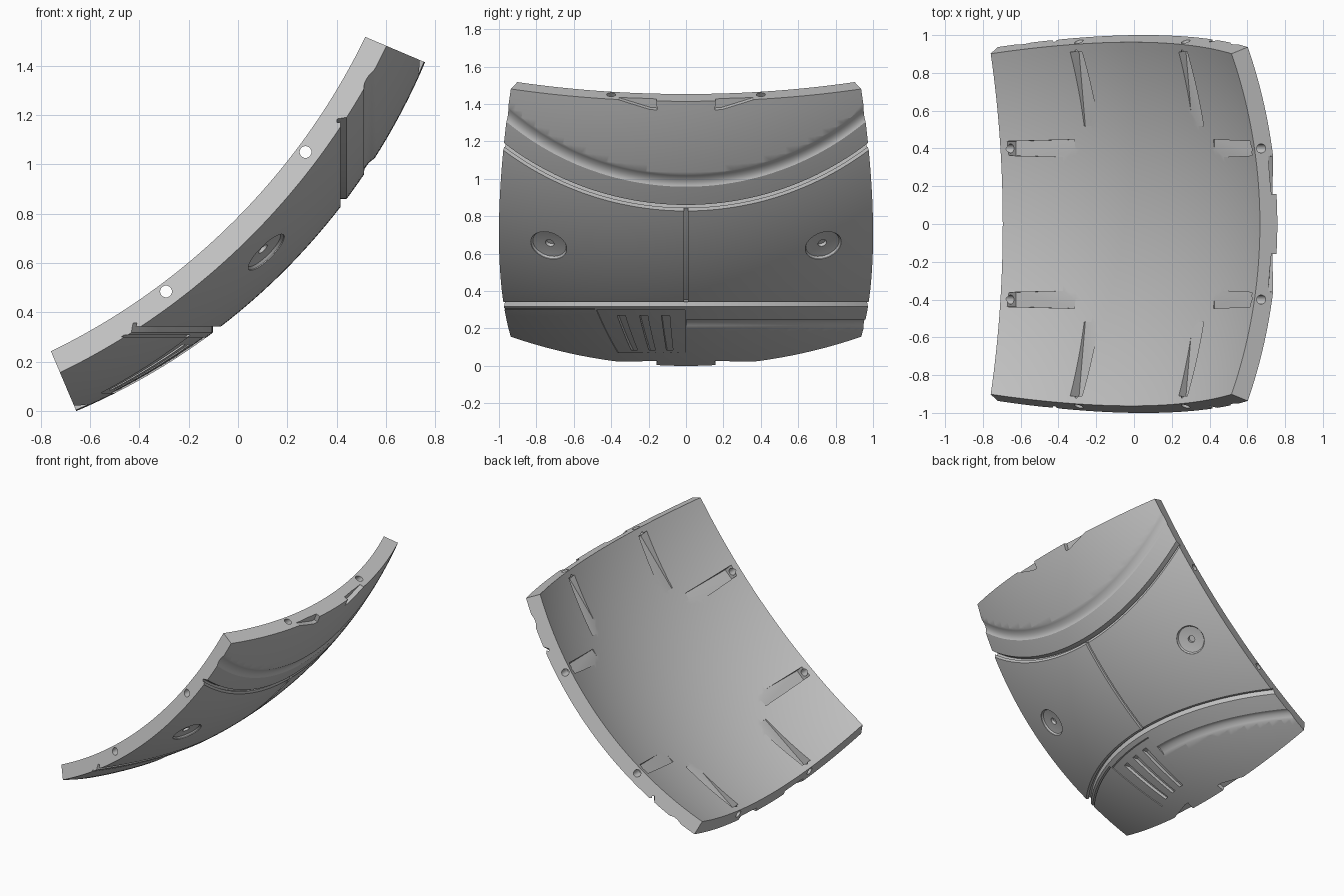
import bpy, bmesh
from math import sin, cos, tan, sqrt, pi, radians
from mathutils import Vector

cube = bpy.data.objects.get("Cube")
if cube:
    bpy.data.objects.remove(cube, do_unlink=True)

# Sphere frame: centre, outward axis, upward tangent, sideways tangent
CENTRE = Vector((-1.699, 0, 2.4576))
OUT = Vector((1, 0, -1)).normalized()
UP = Vector((1, 0, 1)).normalized()
SIDE = Vector((0, 1, 0))
R_OUT, R_IN, HALF = 2.67, 2.57, radians(22)
TOP_R = 2.73

grey = bpy.data.materials.new("panel_grey")
grey.use_nodes = True
grey.diffuse_color = (0.55, 0.55, 0.55, 1)
grey.node_tree.nodes["Principled BSDF"].inputs["Base Color"].default_value = grey.diffuse_color


def place(u, v, w):
    return CENTRE + UP * u + SIDE * v + OUT * w


def loft(name, sections):
    """Closed solid through a list of equal loops of points."""
    bm = bmesh.new()
    loops = [[bm.verts.new(p) for p in s] for s in sections]
    n = len(loops[0])
    for a, b in zip(loops, loops[1:]):
        for i in range(n):
            j = (i + 1) % n
            bm.faces.new((a[i], a[j], b[j], b[i]))
    bm.faces.new(loops[0])
    bm.faces.new(loops[-1][::-1])
    bmesh.ops.recalc_face_normals(bm, faces=bm.faces)
    mesh = bpy.data.meshes.new(name)
    bm.to_mesh(mesh)
    bm.free()
    ob = bpy.data.objects.new(name, mesh)
    bpy.context.collection.objects.link(ob)
    mesh.materials.append(grey)
    return ob


def spread(a, b, n):
    return [a + (b - a) * i / n for i in range(n + 1)]


# Curved shell: square patch of a thick sphere
def shell_loop(angle_v, n=48):
    tv = tan(angle_v)
    dirs = []
    for a in spread(-HALF, HALF, n):
        d = UP * tan(a) + SIDE * tv + OUT
        dirs.append(d.normalized())
    return [CENTRE + d * R_OUT for d in dirs] + [CENTRE + d * R_IN for d in reversed(dirs)]


panel = loft("curved_panel", [shell_loop(a) for a in spread(-HALF, HALF, 48)])
cutters = []


def cut(sections):
    ob = loft("cutter", sections)
    ob.hide_render = True
    cutters.append(ob)


# Rings turned around the sphere's upper (x) or lower (-z) pole
def ring(pole, profile, a0, a1, n=60):
    sections = []
    for a in spread(a0, a1, n):
        if pole == "upper":
            loop = [CENTRE + Vector((t, r * sin(a), -r * cos(a))) for t, r in profile]
        else:
            loop = [CENTRE + Vector((r * cos(a), r * sin(a), -t)) for t, r in profile]
        sections.append(loop)
    cut(sections)


def band(t0, t1, floor, n=8):
    ts = spread(t0, t1, n)
    low = [(t, sqrt(floor ** 2 - t * t)) for t in ts]
    return low + [(t, sqrt(TOP_R ** 2 - t * t)) for t in reversed(ts)]


# Undercut step groove and soft shallow groove on each cap
step = [(2.1, 1.597), (2.1, 1.612), (2.115, 1.612), (2.115, 1.75), (2.165, 1.75), (2.165, 1.597)]
soft = [(2.209, 1.6), (2.209, 1.49), (2.213, 1.475), (2.221, 1.462),
        (2.231, 1.45), (2.242, 1.441), (2.257, 1.43), (2.257, 1.6)]
for pole in ("upper", "lower"):
    ring(pole, step, -0.9, 0.9)
ring("upper", soft, -0.9, 0.9)
ring("lower", soft, 0.002, 0.9)

# Vent plate with three slits, and the seam line beside it
ring("lower", band(2.16, 2.385, 2.664), -0.31, -0.004, 12)
ring("lower", band(2.15, 2.157, 2.662, 1), -0.9, -0.315, 24)
for a in (-0.23, -0.15, -0.072):
    ring("lower", band(2.187, 2.373, 2.642), a - 0.0145, a + 0.0145, 2)

# Straight seam between the two step grooves
seam = []
for a in spread(-0.134, 0.134, 12):
    seam.append([place(r * sin(a), v, r * cos(a))
                 for v, r in ((-0.012, 2.652), (0.012, 2.652), (0.012, TOP_R), (-0.012, TOP_R))])
cut(seam)

# Round dishes with a centre pit
DISH = ((0.1, 2.72), (0.1, 2.664), (0.092, 2.654), (0.06, 2.65),
        (0.024, 2.649), (0.022, 2.63))
for s in (-1, 1):
    normal = (SIDE * 0.275 * s + OUT * 0.961).normalized()
    across = normal.cross(UP)
    cut([[CENTRE + normal * r + (UP * cos(k * pi / 20) + across * sin(k * pi / 20)) * rad
          for k in range(40)] for rad, r in DISH])

# Four edges: lateral and outward coordinates mapped onto each side
EDGES = {
    "left": lambda lat, out, w: place(lat, out, w),
    "right": lambda lat, out, w: place(lat, -out, w),
    "top": lambda lat, out, w: place(out, lat, w),
    "bottom": lambda lat, out, w: place(-out, lat, w),
}
SCALLOP = ((0.165, 1.08), (0.155, 0.95), (0.19, 0.95), (0.36, 0.99), (0.44, 1.08))

for edge, at in EDGES.items():
    for s in (-1, 1):
        c = 0.4 * s
        # Tapered tool channel on the inner face
        cut([[at(c + x, out, w) for x, w in ((-h, 2.25), (h, 2.25), (h, floor), (-h, floor))]
             for out, h, floor in ((0.91, 0.038, 2.43), (0.52, 0.047, 2.485))])
        # Bolt hole through the edge
        cut([[at(c + 0.024 * cos(k * pi / 12), out, 2.39 + 0.024 * sin(k * pi / 12))
              for k in range(24)] for out in (0.86, 1.06)])
        # Pry notch on the outer rim of the two ends
        if edge in ("top", "bottom"):
            loops = []
            for r in (2.642, 2.74):
                loops.append([CENTRE + (at(lat * s, out, sqrt(R_OUT ** 2 - lat ** 2 - out ** 2))
                                        - CENTRE) * (r / R_OUT) for lat, out in SCALLOP])
            cut(loops)

# Apply every cut, then remove the cutters
bpy.ops.object.select_all(action="DESELECT")
bpy.context.view_layer.objects.active = panel
panel.select_set(True)
for ob in cutters:
    mod = panel.modifiers.new("cut", "BOOLEAN")
    mod.operation = "DIFFERENCE"
    mod.solver = "EXACT"
    mod.object = ob
    bpy.ops.object.modifier_apply(modifier=mod.name)
    bpy.data.objects.remove(ob, do_unlink=True)

bpy.ops.object.shade_smooth_by_angle(angle=radians(25))
